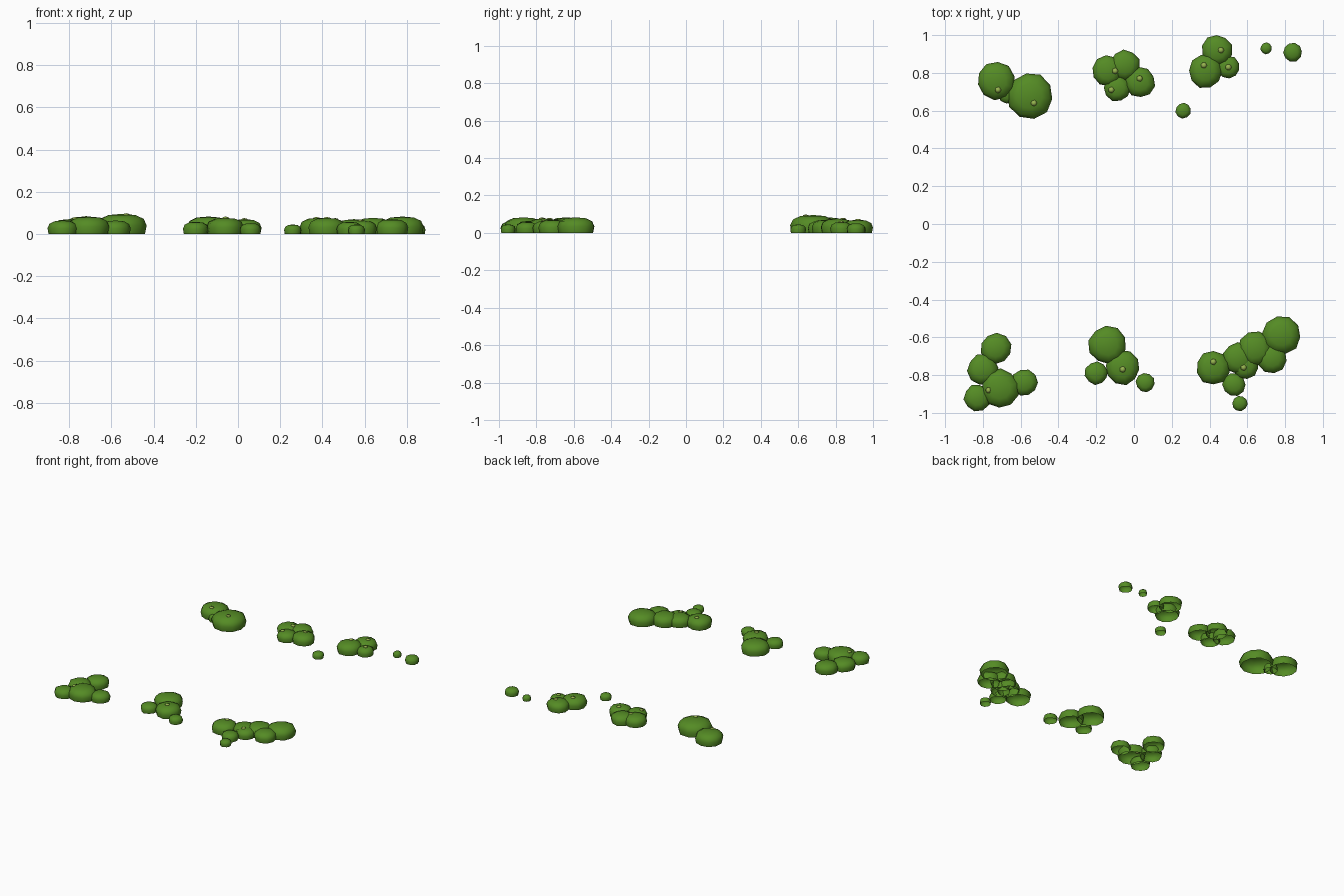
import bpy, bmesh, random
from math import cos, sin, tau
from mathutils import Vector
from mathutils.bvhtree import BVHTree

if "Cube" in bpy.data.objects:
    bpy.data.objects.remove(bpy.data.objects["Cube"], do_unlink=True)
random.seed(4)


def make_material(name, colour):
    material = bpy.data.materials.new(name)
    material.use_nodes = True
    material.diffuse_color = colour
    material.node_tree.nodes["Principled BSDF"].inputs["Base Color"].default_value = colour
    return material


leaf_green = make_material("leaf green", (0.09, 0.26, 0.018, 1))
pale_green = make_material("pale green", (0.31, 0.46, 0.08, 1))

# Bush clumps: each lobe is x, y, radius
clumps = {
    "back_right_bush": [(-.73, .76, .1), (-.55, .68, .12), (-.67, .69, .05)],
    "back_middle_bush": [(-.14, .81, .08), (-.05, .84, .08), (-.09, .72, .07), (.03, .75, .08)],
    "back_left_bush": [(.44, .92, .08), (.38, .81, .09), (.5, .83, .06)],
    "small_shrub": [(.7, .93, .03), (.84, .91, .05), (.26, .6, .04)],
    "front_right_bush": [(-.73, -.66, .08), (-.8, -.77, .08), (-.71, -.87, .1),
                         (-.83, -.92, .07), (-.58, -.84, .07)],
    "front_middle_bush": [(-.14, -.64, .1), (-.06, -.76, .09), (-.2, -.79, .06), (.06, -.84, .05)],
    "front_left_bush": [(.78, -.59, .1), (.64, -.66, .09), (.73, -.71, .08), (.42, -.76, .09),
                        (.55, -.71, .08), (.59, -.75, .07), (.53, -.85, .06), (.56, -.95, .04)],
}

# Pale tips that rest on the lobes: x, y
tips = [(-.72, .71), (-.53, .64), (-.1, .81), (-.12, .71), (.03, .77), (.37, .84), (.46, .92),
        (.5, .83), (-.77, -.88), (-.06, -.77), (.42, -.73), (.58, -.76)]

# Dome outline as fractions of radius and height, from the open rim upward
DOME = [(.93, 0), (1, .42), (.88, .75), (.55, .94)]
SIDES = 10


def add_lobe(bm, x, y, radius):
    height = .02 + .63 * radius
    turn = random.uniform(0, tau)
    stretch = [random.uniform(.97, 1.06) for _ in range(SIDES)]
    rings = []
    for width, level in DOME:
        ring = []
        for i in range(SIDES):
            angle = turn + tau * i / SIDES
            reach = radius * width * stretch[i]
            ring.append(bm.verts.new((x + reach * cos(angle), y + reach * sin(angle), height * level)))
        rings.append(ring)
    crown = bm.verts.new((x, y, height))
    for i in range(SIDES):
        j = (i + 1) % SIDES
        for low, high in zip(rings, rings[1:]):
            bm.faces.new((low[i], low[j], high[j], high[i]))
        bm.faces.new((rings[-1][i], rings[-1][j], crown))


def finish(bm, name, material):
    for face in bm.faces:
        face.smooth = True
    mesh = bpy.data.meshes.new(name)
    bm.to_mesh(mesh)
    bm.free()
    mesh.materials.append(material)
    bpy.context.collection.objects.link(bpy.data.objects.new(name, mesh))


# Leafy domes
trees = []
for name, lobes in clumps.items():
    bm = bmesh.new()
    for lobe in lobes:
        add_lobe(bm, *lobe)
    trees.append(BVHTree.FromBMesh(bm))
    finish(bm, name, leaf_green)

# Pale tips dropped onto the highest leaf surface below them
bm = bmesh.new()
for x, y in tips:
    hits = [tree.ray_cast(Vector((x, y, 1)), Vector((0, 0, -1)))[0] for tree in trees]
    top = max(hit.z for hit in hits if hit)
    blob = bmesh.ops.create_icosphere(bm, subdivisions=1, radius=.018)["verts"]
    for vert in blob:
        vert.co.z *= .4
        vert.co += Vector((x, y, top))
finish(bm, "pale_tips", pale_green)
